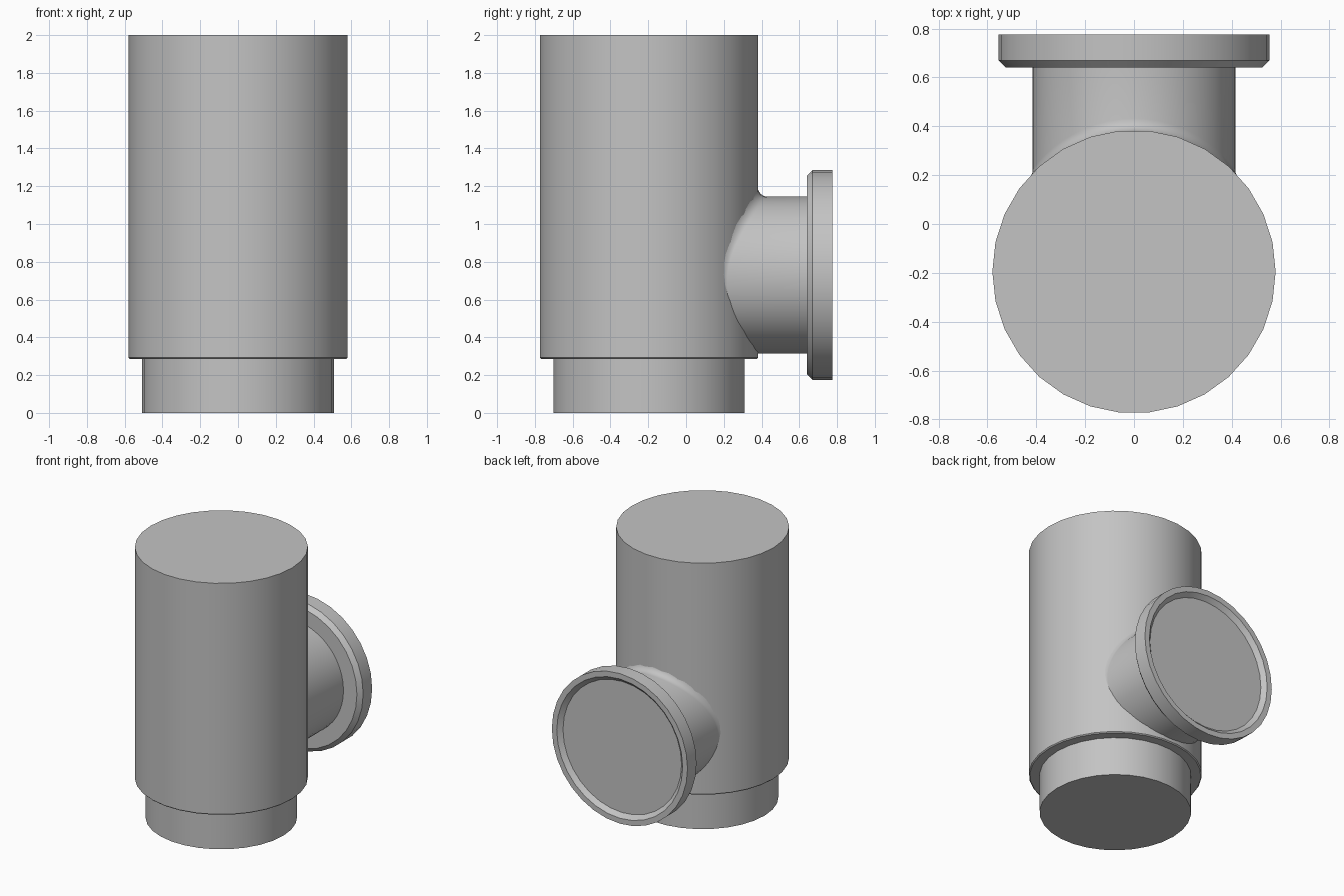
import bpy, bmesh
from math import sin, cos, pi, radians, sqrt

cube = bpy.data.objects.get("Cube")
if cube:
    bpy.data.objects.remove(cube, do_unlink=True)

grey = bpy.data.materials.new("plain_grey")
grey.use_nodes = True
grey.diffuse_color = (0.55, 0.55, 0.55, 1)
grey.node_tree.nodes["Principled BSDF"].inputs["Base Color"].default_value = grey.diffuse_color


def skin(name, rings):
    """Closed solid through a list of rings with equal point counts."""
    bm = bmesh.new()
    loops = [[bm.verts.new(p) for p in ring] for ring in rings]
    n = len(loops[0])
    for a, b in zip(loops, loops[1:]):
        for i in range(n):
            j = (i + 1) % n
            bm.faces.new((a[i], a[j], b[j], b[i]))
    bm.faces.new(loops[0])
    bm.faces.new(loops[-1])
    bmesh.ops.recalc_face_normals(bm, faces=bm.faces)
    mesh = bpy.data.meshes.new(name)
    bm.to_mesh(mesh)
    bm.free()
    mesh.materials.append(grey)
    obj = bpy.data.objects.new(name, mesh)
    bpy.context.collection.objects.link(obj)
    bpy.ops.object.select_all(action='DESELECT')
    obj.select_set(True)
    bpy.context.view_layer.objects.active = obj
    bpy.ops.object.shade_smooth_by_angle(angle=radians(30))
    return obj


def angles(n):
    return [2 * pi * i / n for i in range(n)]


BODY_Y, BODY_R = -0.195, 0.58
BRANCH_Z, BRANCH_R = 0.73, 0.415


def upright(name, profile, sides=30):
    return skin(name, [[(r * cos(a), BODY_Y + r * sin(a), z) for a in angles(sides)]
                       for r, z in profile])


# Main barrel with a tiny chamfer below, and the narrower spigot
upright("main_pipe", [(BODY_R - 0.007, 0.285), (BODY_R, 0.292), (BODY_R, 2.0)])
upright("lower_spigot", [(0.508, 0.0), (0.508, 0.3)])

# Side flange with chamfered front edge and a shallow dished back
flange = [(0.525, 0.64), (0.555, 0.67), (0.555, 0.775), (0.515, 0.775), (0.485, 0.745)]
skin("branch_flange", [[(r * cos(a), y, BRANCH_Z + r * sin(a)) for a in angles(32)]
                       for r, y in flange])


# Side branch, flared into the barrel by a fillet that fades out underneath
def branch_ring(t):
    ring = []
    for a in angles(48):
        f = 0.05 * max(0.0, (sin(a) + 0.4) / 1.4)
        r = BRANCH_R + f * (1 - sin(t))
        x = r * cos(a)
        y = BODY_Y + sqrt(0.574 ** 2 - x * x) + f * (1 - cos(t)) + 0.002 * t
        ring.append((x, y, BRANCH_Z + r * sin(a)))
    return ring


def plain_ring(y):
    return [(BRANCH_R * cos(a), y, BRANCH_Z + BRANCH_R * sin(a)) for a in angles(48)]


skin("side_branch", [plain_ring(0.0)] + [branch_ring(k * pi / 12) for k in range(7)]
     + [plain_ring(0.65)])
